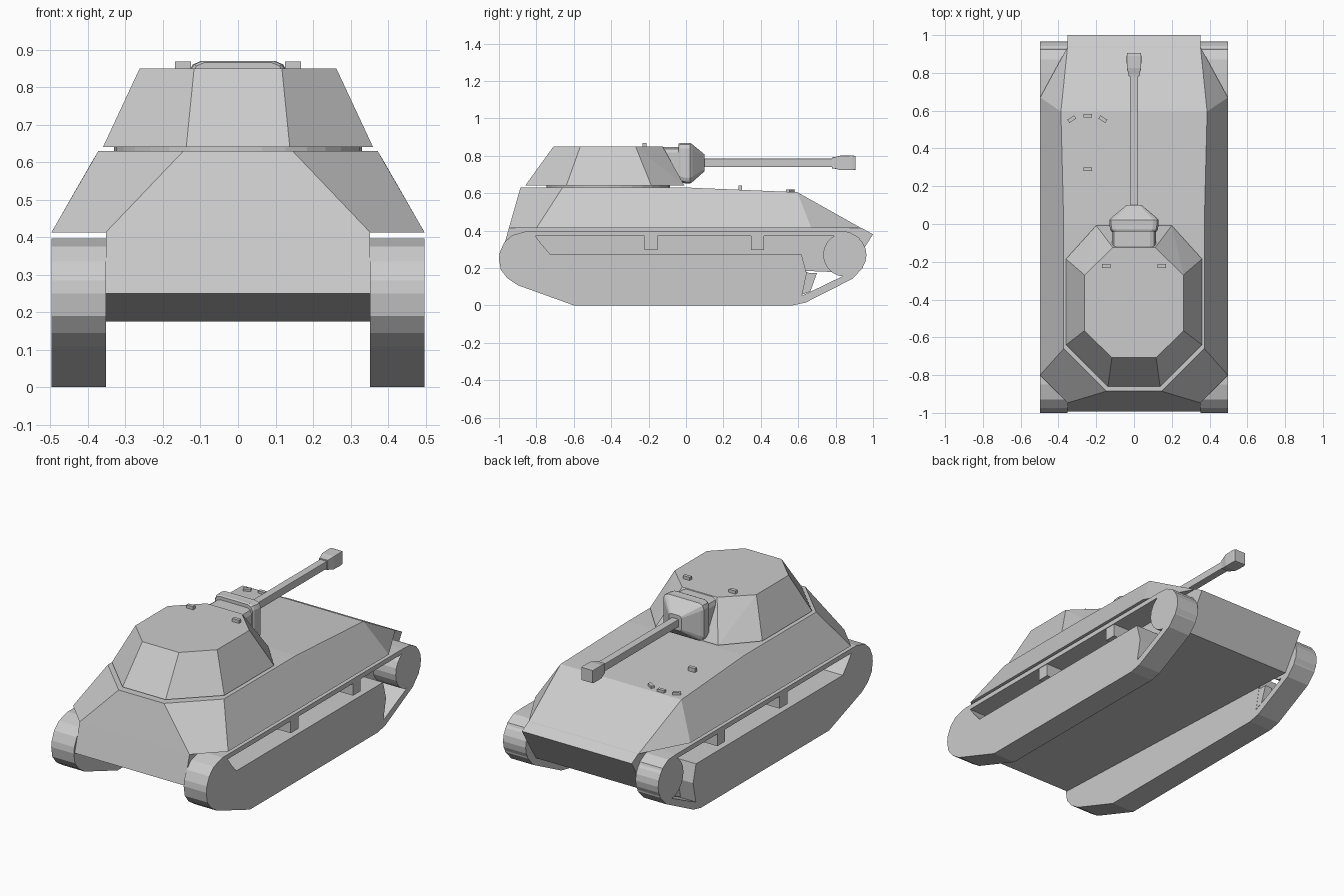
import bpy, bmesh, math
from mathutils import Matrix

if "Cube" in bpy.data.objects:
    bpy.data.objects.remove(bpy.data.objects["Cube"])


def finish(name, bm):
    bmesh.ops.recalc_face_normals(bm, faces=bm.faces)
    me = bpy.data.meshes.new(name)
    bm.to_mesh(me)
    bm.free()
    ob = bpy.data.objects.new(name, me)
    bpy.context.collection.objects.link(ob)
    return ob


def merge(base, *others):
    """Boolean-union the others into base so no hidden inner walls remain."""
    for o in others:
        mod = base.modifiers.new("union", 'BOOLEAN')
        mod.operation = 'UNION'
        mod.solver = 'EXACT'
        mod.object = o
    bpy.context.view_layer.update()
    me = bpy.data.meshes.new_from_object(
        base.evaluated_get(bpy.context.evaluated_depsgraph_get()))
    base.modifiers.clear()
    base.data = me
    for o in others:
        bpy.data.objects.remove(o)


def faceted(name, half):
    """Convex solid from points on the +x side, mirrored in x."""
    bm = bmesh.new()
    for x, y, z in half:
        bm.verts.new((x, y, z))
        bm.verts.new((-x, y, z))
    bmesh.ops.convex_hull(bm, input=bm.verts)
    bmesh.ops.dissolve_limit(bm, angle_limit=math.radians(1),
                             verts=bm.verts, edges=bm.edges)
    return finish(name, bm)


def side_profile(name, pts, x0, x1):
    """Extrude a (y, z) outline from x0 to x1."""
    bm = bmesh.new()
    a = [bm.verts.new((x0, y, z)) for y, z in pts]
    b = [bm.verts.new((x1, y, z)) for y, z in pts]
    bm.faces.new(a)
    bm.faces.new(b[::-1])
    for i in range(len(a)):
        j = (i + 1) % len(a)
        bm.faces.new((a[i], b[i], b[j], a[j]))
    return finish(name, bm)


def loft(name, sections):
    """Loft chamfered rectangles along y: (y, half width, z centre, half height, chamfer)."""
    bm = bmesh.new()
    rings = []
    for y, w, zc, h, c in sections:
        k = c * 0.3
        corner = [(w, h - c), (w - k, h - k), (w - c, h)]
        ring = corner + [(-x, z) for x, z in corner[::-1]]
        ring += [(x, -z) for x, z in ring[::-1]]
        rings.append([bm.verts.new((x, y, zc + z)) for x, z in ring])
    for a, b in zip(rings, rings[1:]):
        for i in range(len(a)):
            j = (i + 1) % len(a)
            bm.faces.new((a[i], a[j], b[j], b[i]))
    bm.faces.new(rings[0])
    bm.faces.new(rings[-1])
    return finish(name, bm)


def box(name, centre, size, turn=0):
    bm = bmesh.new()
    m = (Matrix.Translation(centre) @ Matrix.Rotation(math.radians(turn), 4, 'Z')
         @ Matrix.Diagonal((*size, 1)))
    bmesh.ops.create_cube(bm, size=1, matrix=m)
    return finish(name, bm)


def cylinder(name, centre, radius, depth, sides, axis='Z'):
    bm = bmesh.new()
    m = Matrix.Translation(centre)
    if axis == 'X':
        m = m @ Matrix.Rotation(math.pi / 2, 4, 'Y')
    bmesh.ops.create_cone(bm, cap_ends=True, segments=sides, radius1=radius,
                          radius2=radius, depth=depth, matrix=m)
    return finish(name, bm)


# Hull: lower tub merged with the sloped upper body
tub = side_profile("lower_hull", [(-.992, .25), (-.947, .413), (-.9, .43), (.85, .43),
                                  (.94, .413), (1, .38), (.87, .175)], -.352, .352)
hull = faceted("hull", [(.352, -.947, .413), (.497, -.8, .413), (.497, .67, .413),
                        (.352, .937, .413), (.145, -.885, .63), (.372, -.66, .63),
                        (.372, 0, .63), (.387, .595, .605)])
merge(hull, tub)

# Turret on its ring
cylinder("turret_ring", (0, -.415, .635), .33, .03, 32)
faceted("turret", [(.138, -.86, .64), (.36, -.64, .64), (.36, -.185, .64),
                   (.2, -.008, .64), (.117, -.708, .85), (.262, -.565, .85),
                   (.262, -.27, .85), (.112, -.125, .85)])

# Gun mount, barrel and muzzle
loft("mantlet_neck", [(-.125, .116, .757, .089, .03), (-.02, .116, .757, .089, .03)])
loft("mantlet", [(-.04, .12, .765, .1, .03), (-.03, .126, .764, .105, .03),
                 (-.005, .13, .76, .108, .03), (.022, .13, .76, .109, .03),
                 (.035, .118, .76, .1, .028), (.1, .04, .762, .044, .012)])
loft("gun_barrel", [(.08, .022, .762, .022, .003), (.8, .022, .762, .022, .003)])
loft("muzzle", [(.78, .027, .762, .029, .003), (.795, .03, .762, .031, .003),
                (.825, .038, .762, .038, .003), (.89, .039, .762, .039, .003),
                (.905, .036, .762, .037, .003)])

# Vision blocks
for s in (-1, 1):
    box("turret_periscope", (s * .147, -.222, .857), (.043, .02, .022))
box("hull_periscope_rear", (-.245, .29, .625), (.043, .02, .03))
for x, y, t in ((-.33, .555, 32), (-.245, .573, 0), (-.165, .555, -32)):
    box("hull_periscope", (x, y, .609), (.043, .02, .022), t)

# Running gear: open side loop whose two ends close on the drive wheel
TRACK = [(.94, .33), (.925, .363), (.87, .393), (.8, .397), (-.85, .397),
         (-.93, .375), (-.973, .335), (-.995, .285), (-1, .25), (-.99, .19),
         (-.955, .145), (-.9, .108), (-.6, 0),
         (.57, 0), (.64, .015), (.89, .142), (.945, .2), (.95, .23),
         (.925, .23), (.86, .167), (.66, .07), (.62, .052), (.645, .17),
         (.618, .272), (-.725, .272), (-.775, .33), (-.805, .37),
         (.83, .37), (.9, .33)]
for s, side in ((-1, "left"), (1, "right")):
    track = side_profile(side + "_track", TRACK, s * .352, s * .497)
    parts = [
        cylinder(side + "_drive_wheel", (s * .4245, .849, .27), .116, .145, 20, 'X'),
        side_profile(side + "_track_inner_plate",
                     [(.6, .2), (.66, .172), (.7, .172), (.665, .074), (.6, .05)],
                     s * .353, s * .4)]
    for y in (-.187, .383):
        parts.append(box(side + "_track_support", (s * .4235, y, .337), (.14, .07, .08)))
    merge(track, *parts)
